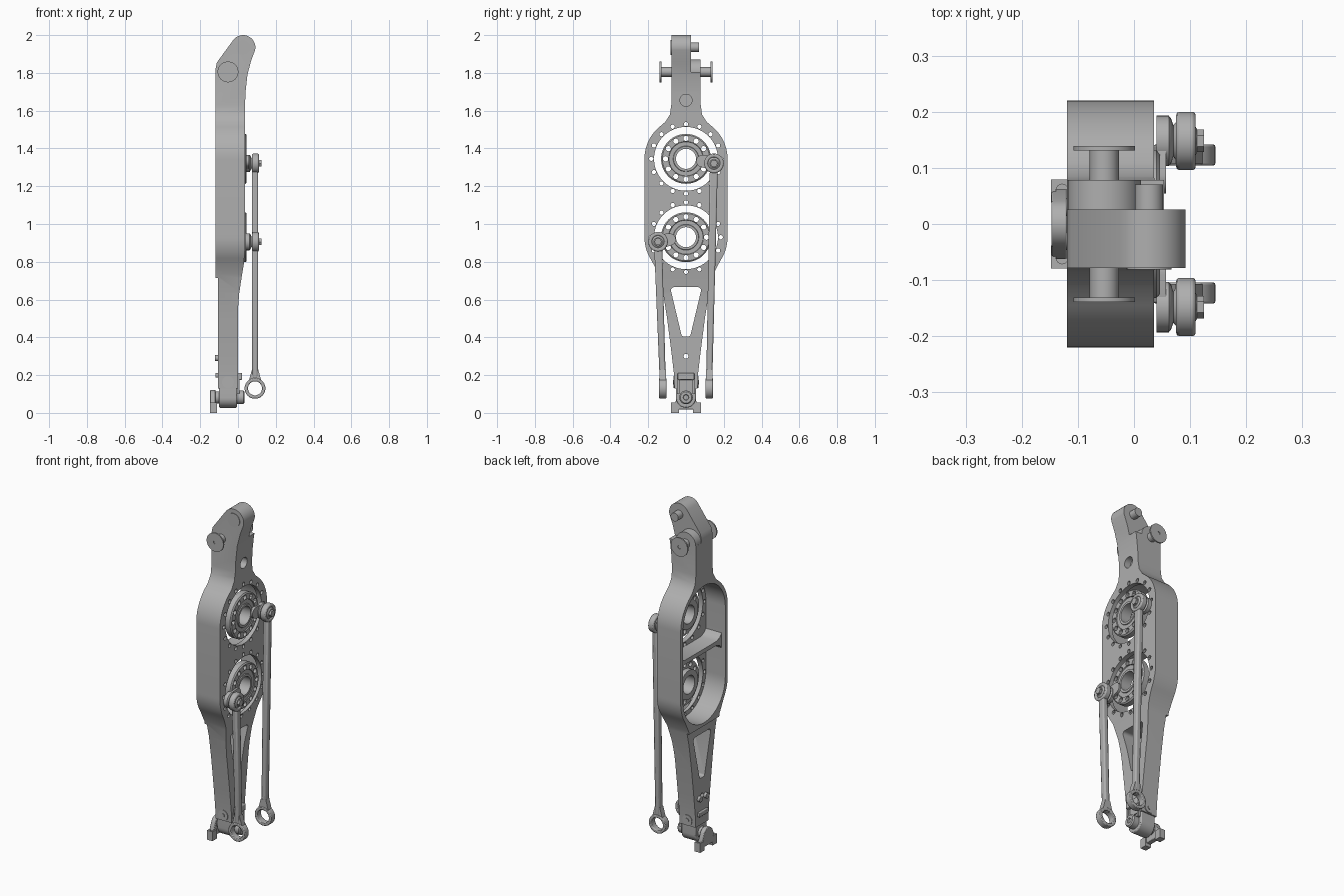
import bpy, bmesh
from math import sin, cos, pi, radians, atan2

if "Cube" in bpy.data.objects:
    bpy.data.objects.remove(bpy.data.objects["Cube"])

grey = bpy.data.materials.new("machined_grey")
grey.use_nodes = True
grey.diffuse_color = (0.43, 0.43, 0.43, 1)
grey.node_tree.nodes["Principled BSDF"].inputs["Base Color"].default_value = (0.43, 0.43, 0.43, 1)

PLACE = {"x": lambda t, u, v: (t, u, v),
         "y": lambda t, u, v: (u, t, v),
         "z": lambda t, u, v: (u, v, t)}
parts = []


def finish(name, bm, bevel=0):
    bmesh.ops.recalc_face_normals(bm, faces=bm.faces)
    mesh = bpy.data.meshes.new(name)
    bm.to_mesh(mesh)
    bm.free()
    mesh.materials.append(grey)
    obj = bpy.data.objects.new(name, mesh)
    bpy.context.scene.collection.objects.link(obj)
    if bevel:
        mod = obj.modifiers.new("soft_edges", "BEVEL")
        mod.width, mod.segments = bevel, 2
    parts.append(obj)
    return obj


def prism(name, outlines, axis, a, b, bevel=0):
    """Extrude one or more closed outlines along an axis from a to b."""
    bm = bmesh.new()
    for pts in outlines:
        low = [bm.verts.new(PLACE[axis](a, u, v)) for u, v in pts]
        high = [bm.verts.new(PLACE[axis](b, u, v)) for u, v in pts]
        bm.faces.new(low)
        bm.faces.new(high)
        for i in range(len(pts)):
            bm.faces.new((low[i - 1], low[i], high[i], high[i - 1]))
    return finish(name, bm, bevel)


def lathe(name, axis, centre, profile, closed=False, n=40, bevel=0):
    """Revolve (radius, position) points around an axis through centre."""
    bm = bmesh.new()
    rings = [[bm.verts.new(PLACE[axis](t, centre[0] + r * cos(2 * pi * k / n),
                                       centre[1] + r * sin(2 * pi * k / n)))
              for k in range(n)] for r, t in profile]
    for i in range(0 if closed else 1, len(rings)):
        for k in range(n):
            bm.faces.new((rings[i - 1][k - 1], rings[i - 1][k], rings[i][k], rings[i][k - 1]))
    if not closed:
        bm.faces.new(rings[0])
        bm.faces.new(rings[-1])
    return finish(name, bm, bevel)


def cyl(name, axis, centre, r, a, b, n=32, bevel=0):
    return lathe(name, axis, centre, [(r, a), (r, b)], n=n, bevel=bevel)


def tube(name, axis, centre, r_in, r_out, a, b, bevel=0):
    return lathe(name, axis, centre, [(r_in, a), (r_out, a), (r_out, b), (r_in, b)], True, bevel=bevel)


def arc(u, v, r, start, end, n=16):
    return [(u + r * cos(radians(start + (end - start) * i / n)),
             v + r * sin(radians(start + (end - start) * i / n))) for i in range(n + 1)]


def circle(u, v, r, n=16):
    return arc(u, v, r, 0, 360, n)[:-1]


def capsule(p, rp, q, rq):
    d = atan2(q[1] - p[1], q[0] - p[0]) * 180 / pi
    return arc(*p, rp, d + 90, d + 270) + arc(*q, rq, d - 90, d + 90)


def rect(u0, u1, v0, v1):
    return [(u0, v0), (u1, v0), (u1, v1), (u0, v1)]


def bolt_circle(z, radius, r, count):
    return [circle(radius * sin(2 * pi * k / count), z + radius * cos(2 * pi * k / count), r, 12)
            for k in range(count)]


def combine(obj, cutter, operation="DIFFERENCE"):
    mod = obj.modifiers.new("cut", "BOOLEAN")
    mod.operation, mod.solver, mod.object = operation, "EXACT", cutter
    bpy.context.view_layer.update()
    graph = bpy.context.evaluated_depsgraph_get()
    mesh = bpy.data.meshes.new_from_object(obj.evaluated_get(graph))
    obj.modifiers.clear()
    obj.data = mesh
    parts.remove(cutter)
    bpy.data.objects.remove(cutter)


UPPER, LOWER = 1.345, 0.93
SPOOL = (-0.053, 1.805)
HEAD = (0.027, 1.935)

# Main frame: face outline crossed with side outline
half = [(0.078, 2.1), (0.078, 1.63), (0.085, 1.58), (0.11, 1.54)]
half += arc(0, UPPER, 0.22, 49, 0, 12) + arc(0, LOWER, 0.22, 0, -34, 8)
half += [(0.145, 0.735), (0.122, 0.64), (0.1, 0.5), (0.077, 0.32), (0.063, 0.2), (0.06, 0.12)]
frame = prism("main_frame", [half + [(-y, z) for y, z in reversed(half)]], "x", -0.3, 0.3)
side = [(-0.105, 0.13), (-0.105, 0.715), (-0.119, 0.715), (-0.119, 1.82), (-0.112, 1.855)]
side += arc(*HEAD, 0.065, 145, -12, 24)
side += [(0.068, 1.86), (0.05, 1.79), (0.04, 1.7), (0.036, 1.6), (0.036, 0.86),
         (0.031, 0.79), (0.018, 0.71), (0.006, 0.63), (0, 0.55), (0, 0.13)]
combine(frame, prism("side_outline", [side], "y", -0.4, 0.4), "INTERSECT")

# Offset head, open rear housing, bearing openings and lightening window
combine(frame, prism("head_cut", [rect(0.026, 0.3, 1.805, 2.2)], "x", -0.4, 0.4))
stadium = arc(0, UPPER, 0.197, 0, 180, 32) + arc(0, LOWER, 0.197, 180, 360, 32)
combine(frame, prism("housing_cut", [stadium], "x", -0.3, 0.008))
openings = [circle(0, z, 0.169, 64) for z in (UPPER, LOWER)]
for z in (UPPER, LOWER):
    openings += bolt_circle(z, 0.184, 0.0115, 16)
combine(frame, prism("opening_cut", openings, "x", -0.01, 0.2))
window = arc(0.062, 0.648, 0.018, 0, 90, 6) + arc(-0.062, 0.648, 0.018, 90, 180, 6)
window += arc(-0.013, 0.417, 0.012, 180, 270, 6) + arc(0.013, 0.417, 0.012, 270, 360, 6)
combine(frame, prism("window_cut", [window, circle(0, 0.3, 0.013)], "x", -0.3, 0.3))
combine(frame, cyl("neck_hole_cut", "x", (0, 1.655), 0.032, 0.0, 0.2))

# Cross wall between the two housing bays, flared where it meets the sides
top = [(-0.2, 1.185), (-0.18, 1.162), (-0.15, 1.15), (0.15, 1.15), (0.18, 1.162), (0.2, 1.185)]
prism("housing_cross_wall", [top + [(y, 2.275 - z) for y, z in reversed(top)]], "x", -0.095, 0.0085)

# Neck lug, cable spool and head pin
cyl("spool_lug", "y", SPOOL, 0.065, 0.0, 0.078, 48)
cyl("spool_shaft", "y", SPOOL, 0.026, -0.135, 0.135)
for s, label in ((1, "back"), (-1, "front")):
    tube("spool_disc_" + label, "y", SPOOL, 0.01, 0.055, s * 0.131, s * 0.139)
cyl("head_pin", "y", HEAD, 0.025, 0.0, 0.07)
cyl("head_pin_cap", "y", HEAD, 0.04, -0.081, -0.06)

# Rotors with cranks and push rods
for s, zc, label in ((1, UPPER, "upper"), (-1, LOWER, "lower")):
    rotor = lathe(label + "_rotor", "x", (0, zc),
                  [(0.053, 0.046), (0.066, 0.046), (0.068, 0.041), (0.09, 0.041), (0.092, 0.046),
                   (0.125, 0.046), (0.132, 0.04), (0.132, 0.008), (0.085, 0.008),
                   (0.085, -0.02), (0.053, -0.02)], True, n=64)
    combine(rotor, prism("rotor_bolt_cut", bolt_circle(zc, 0.108, 0.014, 12), "x", -0.1, 0.2))
    end = (s * 0.148, zc - 0.024)
    prism(label + "_crank", [capsule((s * 0.086, zc - 0.012), 0.032, end, 0.04)], "x", 0.043, 0.057)
    lathe(label + "_crank_boss", "x", end, [(0.045, 0.04), (0.045, 0.062), (0.04, 0.066),
                                            (0.028, 0.07), (0.036, 0.077)])
    tube(label + "_rod_eye", "x", end, 0.032, 0.052, 0.075, 0.11, 0.006)
    lathe(label + "_rod_bearing", "x", end, [(0.033, 0.077), (0.033, 0.104), (0.022, 0.112)])
    cyl(label + "_rod_nut", "x", end, 0.02, 0.1, 0.125, 6)
    z_top = end[1] - 0.035
    prism(label + "_push_rod", [[(s * 0.147 - 0.021, z_top), (s * 0.123 - 0.016, 0.165),
                                 (s * 0.123 + 0.016, 0.165), (s * 0.147 + 0.021, z_top)]],
          "x", 0.074, 0.107, 0.008)
    eye_y = (s * 0.123 - 0.019, s * 0.123 + 0.019)
    prism(label + "_rod_foot", [[(0.074, 0.23), (0.107, 0.23), (0.124, 0.168), (0.057, 0.168)]],
          "y", eye_y[0] + 0.003, eye_y[1] - 0.003)
    tube(label + "_rod_foot_eye", "y", (0.09, 0.13), 0.037, 0.055, *eye_y, 0.004)

# Ankle block, axle and cross shaft
ankle = arc(0, 0.08, 0.053, 180, 360) + [(0.053, 0.15), (-0.053, 0.15)]
prism("ankle_block", [ankle], "x", -0.1, -0.006, 0.005)
cyl("ankle_axle", "y", (-0.053, 0.163), 0.031, -0.066, 0.066)
cyl("ankle_axle_pin", "y", (-0.053, 0.163), 0.012, -0.07, 0.07, 16)
lathe("cross_shaft", "x", (0, 0.082), [(0.032, -0.13), (0.032, -0.006), (0.036, -0.006),
                                       (0.036, 0.028), (0.03, 0.034), (0.015, 0.034), (0.013, 0.025)])

# Foot flange with bolted ears
flange = arc(0, 0.077, 0.044, 15, 165) + [(-0.062, 0.045), (-0.062, 0.018), (0.062, 0.018), (0.062, 0.045)]
prism("foot_flange", [flange], "x", -0.147, -0.119, 0.003)
for s, label in ((1, "back"), (-1, "front")):
    y0, y1 = sorted((s * 0.038, s * 0.079))
    ear = prism("foot_ear_" + label, [rect(-0.148, -0.112, y0, y1)], "z", 0.0, 0.055)
    combine(ear, cyl("ear_hole_cut", "z", (-0.128, s * 0.06), 0.011, 0.02, 0.2, 16))
    prism("ankle_prong_" + label, [rect(*sorted((s * 0.034, s * 0.047)), 0.1, 0.185)], "x", -0.02, 0.008)
    cyl("rear_screw_" + label, "x", (s * 0.03, 0.29), 0.016, -0.121, -0.1, 16)

# Ankle stop bracket and rear lip
prism("ankle_stop", [rect(-0.044, 0.044, 0.175, 0.212)], "x", -0.02, 0.022, 0.005)
prism("rear_lip", [rect(-0.044, 0.044, 0.188, 0.212)], "x", -0.12, -0.1, 0.003)

# Smooth round surfaces while keeping hard edges
for obj in parts:
    mesh = obj.data
    mesh.materials.clear()
    mesh.materials.append(grey)
    mesh.polygons.foreach_set("material_index", [0] * len(mesh.polygons))
    mesh.shade_smooth()
    mesh.set_sharp_from_angle(angle=radians(30))
